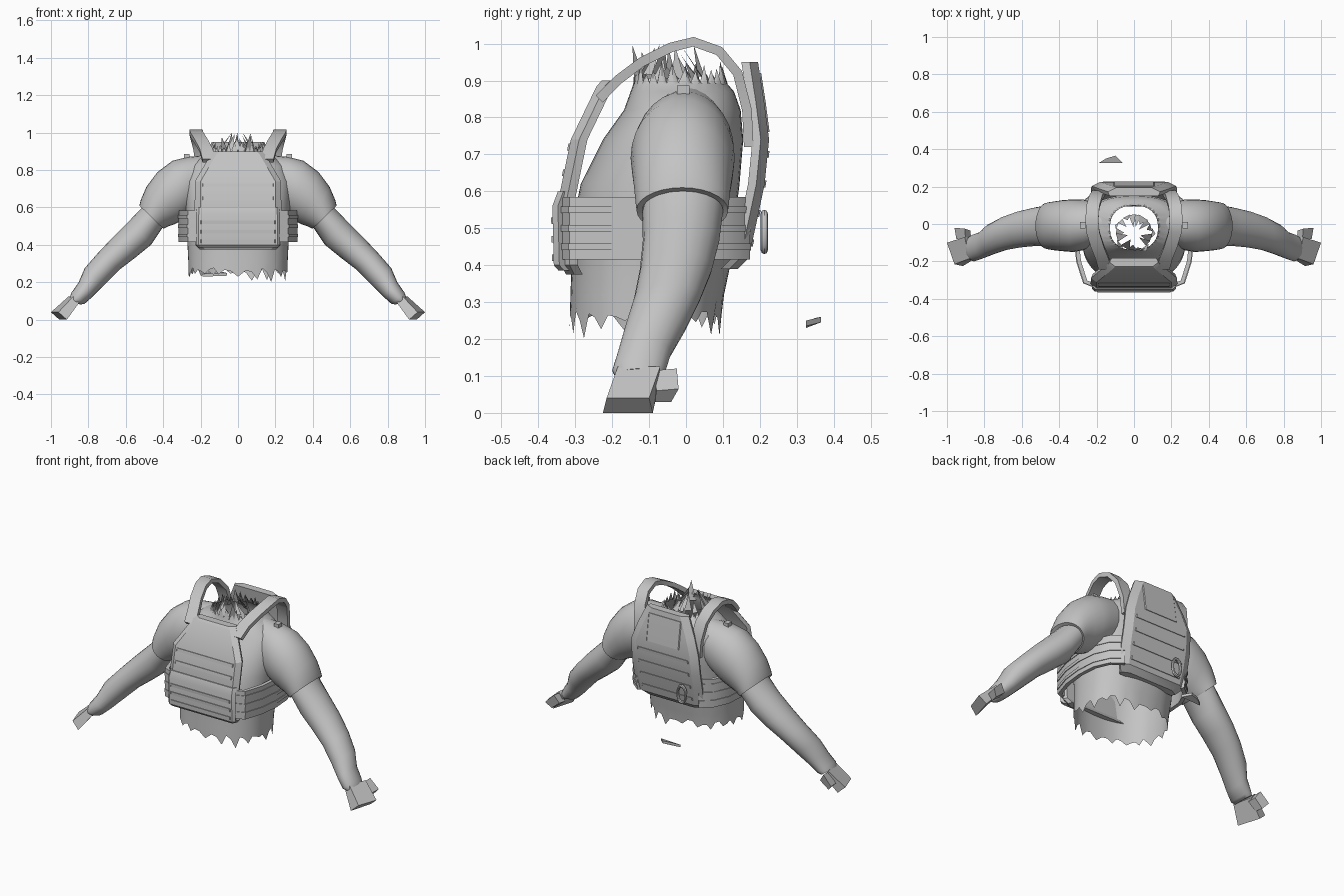
import bpy, bmesh, math, random
from mathutils import Vector

if "Cube" in bpy.data.objects:
    bpy.data.objects.remove(bpy.data.objects["Cube"])

random.seed(4)
grey = bpy.data.materials.new("plain grey")
grey.diffuse_color = (0.55, 0.55, 0.55, 1)
grey.use_nodes = True
grey.node_tree.nodes["Principled BSDF"].inputs["Base Color"].default_value = grey.diffuse_color


def finish(bm, name, mirror=False, angle=35):
    bmesh.ops.recalc_face_normals(bm, faces=bm.faces)
    me = bpy.data.meshes.new(name)
    bm.to_mesh(me)
    bm.free()
    me.materials.append(grey)
    for p in me.polygons:
        p.use_smooth = True
    me.set_sharp_from_angle(angle=math.radians(angle))
    ob = bpy.data.objects.new(name, me)
    bpy.context.collection.objects.link(ob)
    if mirror:
        ob.modifiers.new("mirror", 'MIRROR').use_mirror_merge = False
    return ob


def loft(name, rings, caps=True, mirror=False, angle=35):
    """Skin a list of closed rings that share one point count."""
    bm = bmesh.new()
    rows = [[bm.verts.new(p) for p in r] for r in rings]
    n = len(rows[0])
    for a, b in zip(rows, rows[1:]):
        for i in range(n):
            j = (i + 1) % n
            bm.faces.new((a[i], a[j], b[j], b[i]))
    if caps:
        bm.faces.new(rows[0])
        bm.faces.new(rows[-1])
    return finish(bm, name, mirror, angle)


def limb(name, spec, n=20, caps=False):
    """Rings given by upper point, lower point (x, z) and the y range."""
    rings = []
    for xt, zt, xb, zb, y0, y1 in spec:
        ring = []
        for i in range(n):
            t = 2 * math.pi * i / n
            c, s = math.cos(t), math.sin(t)
            ring.append(((xt + xb) / 2 + c * (xt - xb) / 2,
                         (y0 + y1) / 2 + s * (y1 - y0) / 2,
                         (zt + zb) / 2 + c * (zt - zb) / 2))
        rings.append(ring)
    return loft(name, rings, caps, mirror=True, angle=50)


def panel(name, rows, side, thick=0.045, chamfer=0.03):
    """Chamfered plate from (z, half width, outer y); side is -1 front, 1 back."""
    rings = []
    for z, w, y in rows:
        inner, mid = y - side * thick, y - side * thick * 0.5
        rings.append([(-w, mid, z), (chamfer - w, y, z), (w - chamfer, y, z),
                      (w, mid, z), (w - 0.01, inner, z), (0.01 - w, inner, z)])
    return loft(name, rings, angle=25)


def surface_y(rows, z):
    for a, b in zip(rows, rows[1:]):
        if a[0] <= z <= b[0]:
            return a[2] + (b[2] - a[2]) * (z - a[0]) / (b[0] - a[0])
    return rows[-1][2]


def webbing(name, rows, heights, w, side):
    for z in heights:
        panel(name, [(z + d, w, surface_y(rows, z + d) + side * 0.004)
                     for d in (-0.009, 0.009)], side, 0.008, 0.004)


# Torso shirt with torn hem and torn neckline
N = 56
body = [(0.27, .265, -.11, .205), (0.32, .266, -.105, .208), (0.40, .27, -.095, .215),
        (0.50, .275, -.09, .22), (0.62, .28, -.07, .215), (0.74, .285, -.035, .19),
        (0.82, .26, -.01, .158), (0.87, .195, -.01, .14), (0.89, .145, -.015, .128),
        (0.92, .128, -.02, .118)]
rings = []
for k, (z, w, cy, h) in enumerate(body):
    ring = []
    for i in range(N):
        t = 2 * math.pi * i / N
        c, s = math.cos(t), math.sin(t)
        dz = 0
        if k == 0:
            dz = random.uniform(-0.07, -0.02) if i % 3 == 0 else random.uniform(-0.02, 0.01)
        elif k == len(body) - 1:
            dz = random.uniform(0, 0.035) if i % 2 else -0.025
        ring.append((w * math.copysign(abs(c) ** 0.85, c),
                     cy + h * math.copysign(abs(s) ** 0.85, s), z + dz))
    rings.append(ring)
loft("torso_shirt", rings, caps=False, angle=60)

# Loose torn scraps inside the neckline
bm = bmesh.new()
for i in range(18):
    t = 2 * math.pi * i / 18 + random.uniform(-.1, .1)
    c, s = math.cos(t), math.sin(t)
    r, tip = 0.095, random.uniform(0.03, 0.12)
    mid = Vector((r * c, -0.045 + r * s, random.uniform(0.88, 0.92)))
    side = Vector((-s, c, 0)) * random.uniform(0.015, 0.03)
    top = Vector((tip * c, -0.05 + tip * s, random.uniform(0.91, 1.0)))
    bm.faces.new([bm.verts.new(p) for p in (mid - side, mid + side, top)])
finish(bm, "neck_scraps")

# Short sleeves
limb("sleeve", [(.17, .88, .20, .60, -.10, .11), (.27, .87, .27, .55, -.14, .13),
                (.35, .85, .30, .53, -.15, .132), (.43, .79, .34, .51, -.145, .127),
                (.49, .71, .37, .50, -.14, .12), (.52, .64, .39, .49, -.136, .116),
                (.527, .61, .40, .487, -.134, .114), (.51, .60, .408, .50, -.118, .10)], 28)

# Bare arms
limb("arm", [(.47, .66, .36, .52, -.11, .10), (.512, .60, .405, .49, -.118, .10),
             (.58, .53, .465, .40, -.117, .09), (.67, .44, .545, .335, -.125, .07),
             (.75, .355, .63, .27, -.14, .04), (.82, .275, .71, .19, -.165, .0),
             (.852, .20, .775, .125, -.185, -.04), (.89, .145, .82, .085, -.20, -.055),
             (.90, .12, .845, .08, -.19, -.065)], 20, True)

# Blocky hands and thumbs
loft("hand", [[(.85, -.185, .09), (.88, -.185, .125), (.905, -.07, .125), (.875, -.07, .09)],
              [(.915, -.225, .0), (.96, -.215, .04), (1.0, -.10, .04), (.955, -.09, .0)]],
     mirror=True)
loft("thumb", [[(.87, -.085, .07), (.90, -.085, .115), (.905, -.025, .12), (.875, -.035, .075)],
               [(.92, -.085, .03), (.95, -.08, .06), (.96, -.02, .065), (.93, -.04, .03)]],
     mirror=True)

# Front vest plate with its lower flap and webbing rows
front = [(.375, .205, -.325), (.40, .23, -.338), (.58, .232, -.345),
         (.74, .23, -.312), (.885, .145, -.242), (.90, .13, -.228)]
panel("front_plate", front, -1)
flap = [(.385, .215, -.345), (.40, .225, -.358), (.56, .225, -.362), (.60, .222, -.347)]
panel("front_flap", flap, -1, 0.03, 0.015)
webbing("flap_webbing", flap, (.42, .47, .52), .20, -1)
webbing("front_webbing", front, (.65, .72), .19, -1)

# Back vest plate with webbing rows
back = [(.39, .19, .14), (.42, .22, .17), (.52, .23, .192), (.62, .23, .213),
        (.74, .225, .225), (.84, .19, .212), (.95, .14, .195)]
panel("back_plate", back, 1, 0.045, 0.045)
webbing("back_webbing", back, (.46, .54, .62, .70), .17, 1)
panel("back_patch", [(z, .11, surface_y(back, z) + .004) for z in (.76, .84, .92)], 1, .009, .005)

# Shoulder straps
path = [Vector(p) for p in (
    (.155, -.235, .85), (.17, -.18, .905), (.195, -.12, .95), (.22, -.04, .99),
    (.225, .02, 1.005), (.22, .09, .98), (.205, .14, .92), (.19, .165, .82), (.185, .17, .72))]
rings = []
for i, p in enumerate(path):
    d = path[min(i + 1, len(path) - 1)] - path[max(i - 1, 0)]
    nrm = Vector((0, -d.z, d.y)).normalized() * 0.013
    wide = Vector((0.035, 0, 0))
    rings.append([p - wide - nrm, p + wide - nrm, p + wide + nrm, p - wide + nrm])
loft("shoulder_strap", rings, mirror=True)


# Side belt joining the plates, with raised webbing
def belt(name, z0, z1, out, thick):
    pts = [Vector(p) for p in ((.215, -.325), (.26, -.31), (.295, -.20), (.308, -.08),
                               (.30, .03), (.262, .115), (.20, .165))]
    rings = []
    for i, p in enumerate(pts):
        d = pts[min(i + 1, len(pts) - 1)] - pts[max(i - 1, 0)]
        nrm = Vector((d.y, -d.x)).normalized()
        a, b = p + nrm * (out - thick), p + nrm * out
        rings.append([(a.x, a.y, z0), (b.x, b.y, z0), (b.x, b.y, z1), (a.x, a.y, z1)])
    loft(name, rings, mirror=True)


belt("side_belt", .415, .585, .01, .022)
for z in (.45, .50, .55):
    belt("belt_webbing", z - .009, z + .009, .014, .008)

# Small shoulder buckles
loft("shoulder_buckle", [[(x, -.025, z), (x, .01, z), (x, .01, z + .022), (x, -.025, z + .022)]
                         for x, z in ((.26, .864), (.29, .864))], mirror=True)

# Clip ring hanging from the back plate
bpy.ops.mesh.primitive_torus_add(major_radius=.04, minor_radius=.008, major_segments=20,
                                 minor_segments=8, location=(-.12, .212, .49),
                                 rotation=(math.radians(90), 0, 0))
ring = bpy.context.object
ring.name = "clip_ring"
ring.scale = (.7, 1.25, 1.2)
ring.data.materials.append(grey)
bpy.ops.object.shade_smooth_by_angle()

# Loose scrap behind the body
loft("loose_scrap", [[(-.19, .325, z), (-.15, .35, z + .012), (-.10, .365, z + .015),
                      (-.06, .325, z + .005)] for z in (.23, .245)])
